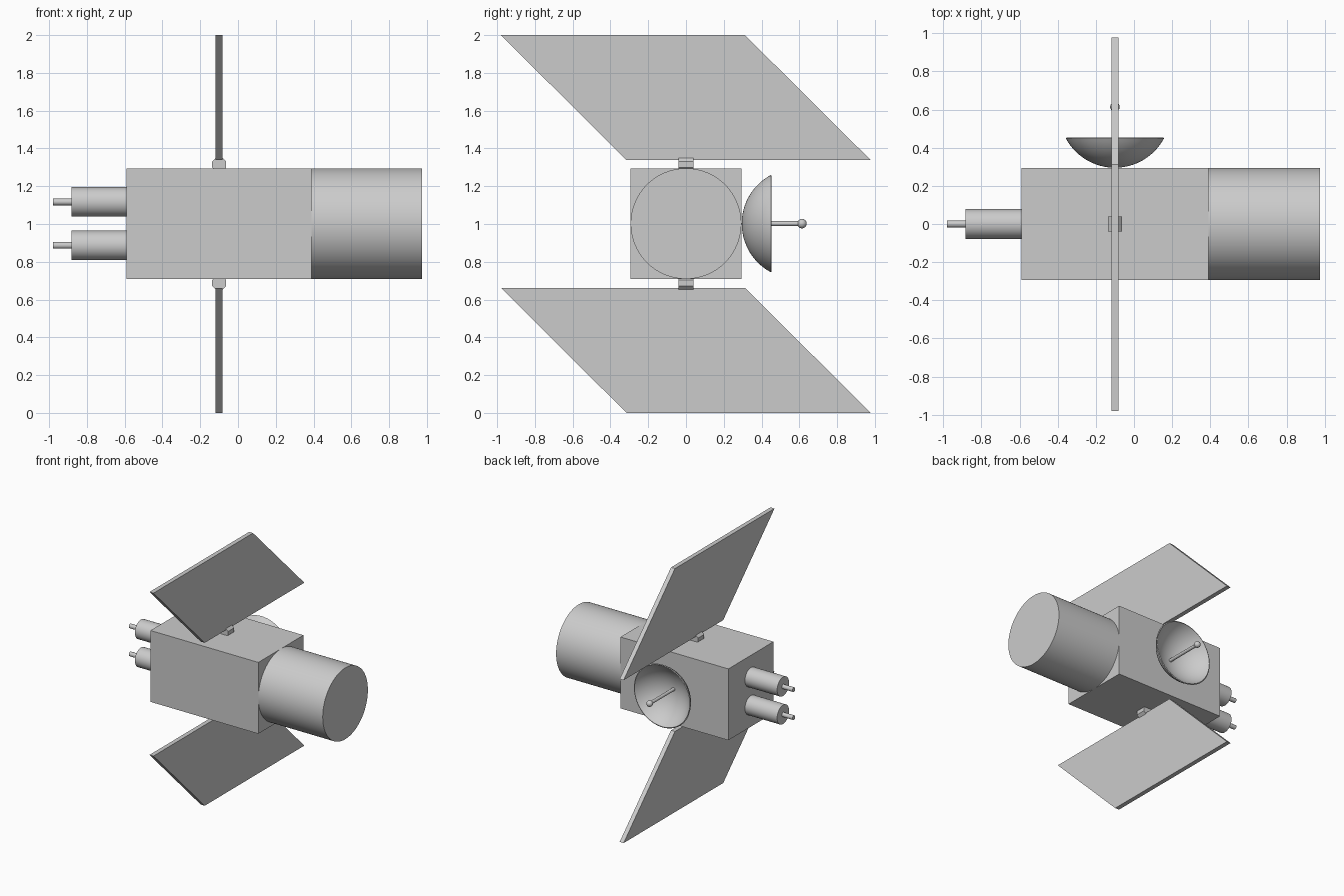
import bpy, bmesh, math
from mathutils import Matrix, Vector

if "Cube" in bpy.data.objects:
    bpy.data.objects.remove(bpy.data.objects["Cube"])

grey = bpy.data.materials.new("light grey")
grey.diffuse_color = (0.6, 0.6, 0.6, 1)
grey.use_nodes = True
grey.node_tree.nodes["Principled BSDF"].inputs["Base Color"].default_value = grey.diffuse_color

TO_X = Matrix.Rotation(math.pi / 2, 4, 'Y')
TO_Y = Matrix.Rotation(-math.pi / 2, 4, 'X')


def finish(name, bm, smooth=False):
    """Turn a bmesh into a named, coloured object."""
    bmesh.ops.recalc_face_normals(bm, faces=bm.faces[:])
    mesh = bpy.data.meshes.new(name)
    bm.to_mesh(mesh)
    bm.free()
    mesh.materials.append(grey)
    obj = bpy.data.objects.new(name, mesh)
    bpy.context.collection.objects.link(obj)
    if smooth:
        bpy.ops.object.select_all(action='DESELECT')
        obj.select_set(True)
        bpy.context.view_layer.objects.active = obj
        bpy.ops.object.shade_smooth_by_angle(angle=math.radians(35))
    return obj


def cylinder(name, center, radius, length, rot, sides=64, smooth=True, spin=0):
    bm = bmesh.new()
    m = Matrix.Translation(center) @ rot @ Matrix.Rotation(spin, 4, 'Z')
    bmesh.ops.create_cone(bm, cap_ends=True, segments=sides, radius1=radius,
                          radius2=radius, depth=length, matrix=m)
    return finish(name, bm, smooth)


# Box body
bm = bmesh.new()
bmesh.ops.create_cube(bm, size=1, matrix=Matrix.Translation((-0.1, 0, 1.002))
                      @ Matrix.Diagonal((0.98, 0.586, 0.586, 1)))
finish("body", bm)

# Large barrel on the right end
cylinder("barrel", (0.682, 0, 1.002), 0.293, 0.586, TO_X, 96)

# Paired thrusters with thin nozzles on the left end
for label, z in (("upper", 1.117), ("lower", 0.887)):
    cylinder(label + "_thruster", (-0.735, 0, z), 0.078, 0.295, TO_X, 48)
    cylinder(label + "_nozzle", (-0.925, 0, z), 0.018, 0.11, TO_X, 32)

# Slanted solar panels, each on an octagonal hub
for label, z0, hub_z in (("upper", 1.338, 1.315), ("lower", 0.0, 0.688)):
    top = z0 + 0.662
    outline = [(-0.98, top), (0.312, top), (0.978, z0), (-0.315, z0)]
    bm = bmesh.new()
    face = bm.faces.new([bm.verts.new((-0.118, y, z)) for y, z in outline])
    ext = bmesh.ops.extrude_face_region(bm, geom=[face])
    moved = [v for v in ext["geom"] if isinstance(v, bmesh.types.BMVert)]
    bmesh.ops.translate(bm, verts=moved, vec=Vector((0.036, 0, 0)))
    finish(label + "_panel", bm)
    cylinder(label + "_hub", (-0.1, 0, hub_z), 0.0405, 0.08, TO_Y, 8, False, math.pi / 8)

# Dish: thin spherical cap shell spun around the y axis
DISH = Vector((-0.1, 0, 1.002))
R, CY, STEPS, RIM = 0.292, 0.587, 16, math.radians(62)
bm = bmesh.new()
profile = []
for radius, order in ((R, range(STEPS + 1)), (R - 0.008, range(STEPS, -1, -1))):
    for i in order:
        a = RIM * i / STEPS
        profile.append(bm.verts.new(
            DISH + Vector((radius * math.sin(a), CY - radius * math.cos(a), 0))))
edges = [bm.edges.new(pair) for pair in zip(profile, profile[1:])]
bmesh.ops.spin(bm, geom=profile + edges, cent=DISH, axis=(0, 1, 0),
               angle=math.tau, steps=64, use_duplicate=False)
bmesh.ops.remove_doubles(bm, verts=bm.verts[:], dist=0.0005)
finish("dish", bm, True)

# Antenna rod and ball tip
cylinder("antenna_rod", (-0.1, 0.455, 1.002), 0.013, 0.31, TO_Y, 24)
bm = bmesh.new()
bmesh.ops.create_uvsphere(bm, u_segments=32, v_segments=16, radius=0.025,
                          matrix=Matrix.Translation((-0.1, 0.614, 1.002)))
finish("antenna_tip", bm, True)
